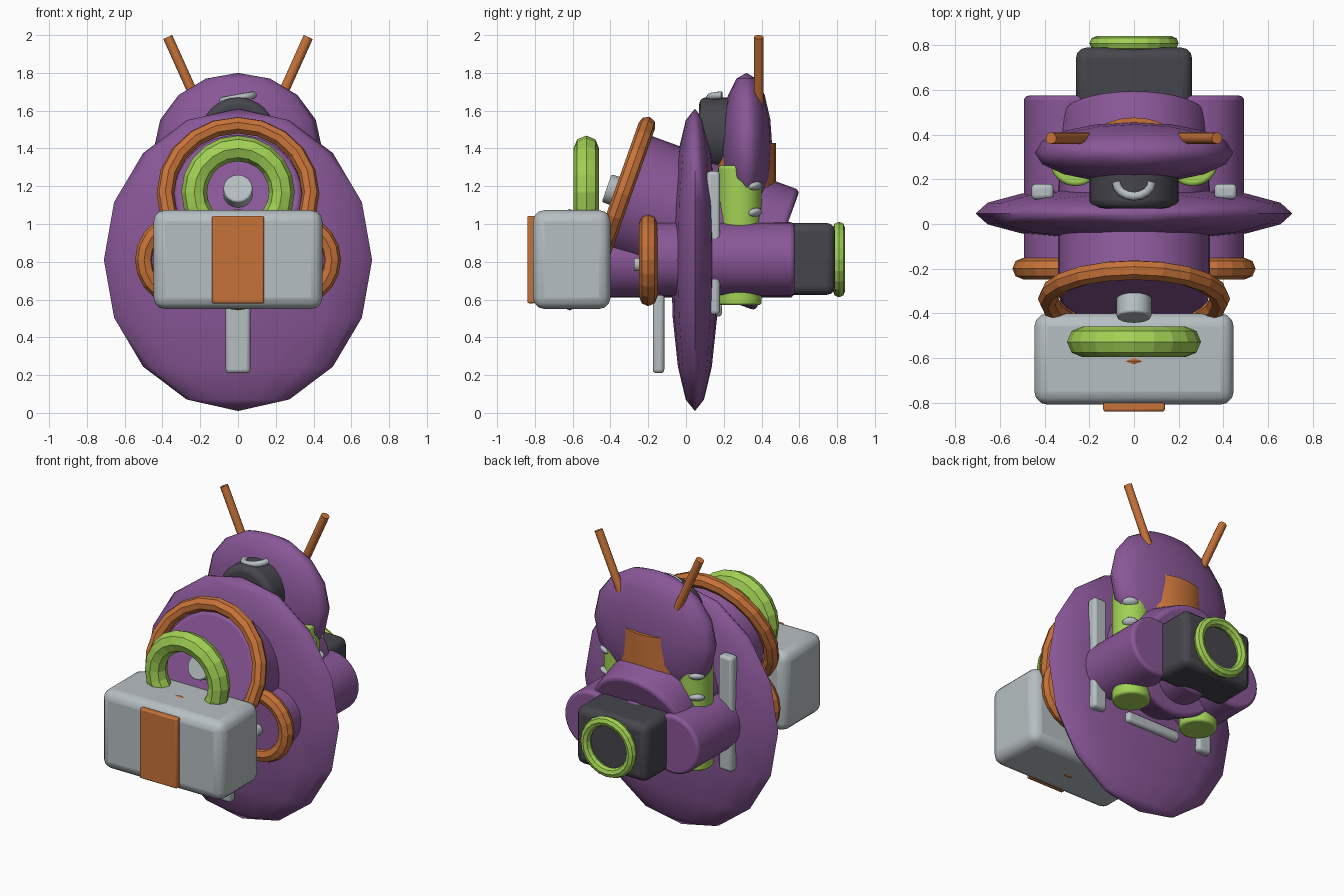
import bpy, math
from mathutils import Vector

if "Cube" in bpy.data.objects:
    bpy.data.objects.remove(bpy.data.objects["Cube"])


def mat(name, r, g, b):
    m = bpy.data.materials.new(name)
    m.diffuse_color = (r, g, b, 1)
    m.use_nodes = True
    m.node_tree.nodes["Principled BSDF"].inputs["Base Color"].default_value = m.diffuse_color
    return m


PURPLE = mat("purple", 0.25, 0.095, 0.31)
GREEN = mat("lime_green", 0.36, 0.64, 0.09)
ORANGE = mat("orange", 0.57, 0.17, 0.04)
GREY = mat("light_grey", 0.47, 0.52, 0.54)
DARK = mat("charcoal", 0.06, 0.06, 0.073)


def finish(name, m, smooth=40, bevel=0, segs=3):
    ob = bpy.context.object
    ob.name = name
    ob.data.materials.append(m)
    bpy.ops.object.transform_apply(location=False, rotation=False, scale=True)
    if bevel:
        mod = ob.modifiers.new("bevel", 'BEVEL')
        mod.width, mod.segments = bevel, segs
        mod.limit_method = 'ANGLE'
        mod.angle_limit = math.radians(50)
    if smooth:
        bpy.ops.object.shade_smooth_by_angle(angle=math.radians(smooth))
    return ob


def ellipsoid(name, m, loc, radii, segs=16, rot=(0, 0, 0)):
    bpy.ops.mesh.primitive_uv_sphere_add(segments=segs, ring_count=segs // 2,
                                         location=loc, rotation=rot)
    bpy.context.object.scale = radii
    return finish(name, m, 80)


def box(name, m, lo, hi, bevel=0.02):
    lo, hi = Vector(lo), Vector(hi)
    bpy.ops.mesh.primitive_cube_add(size=1, location=(lo + hi) / 2)
    bpy.context.object.scale = hi - lo
    return finish(name, m, 40, bevel)


def rod(name, m, a, b, r, bevel=0, verts=32, squash=1.0):
    a, b = Vector(a), Vector(b)
    d = b - a
    bpy.ops.mesh.primitive_cylinder_add(
        vertices=verts, radius=r, depth=d.length, location=(a + b) / 2,
        rotation=d.to_track_quat('Z', 'Y').to_euler())
    bpy.context.object.scale = (1, squash, 1)
    return finish(name, m, 40, bevel)


def ring(name, m, loc, major, minor, axis=(0, 1, 0), segs=20):
    bpy.ops.mesh.primitive_torus_add(
        major_segments=segs, minor_segments=8, major_radius=major,
        minor_radius=minor, location=loc,
        rotation=Vector(axis).to_track_quat('Z', 'Y').to_euler())
    return finish(name, m, 0)


# Flattened body and head
ellipsoid("body", PURPLE, (0, 0.047, 0.81), (0.71, 0.127, 0.80))
ellipsoid("head", PURPLE, (0, 0.32, 1.40), (0.445, 0.137, 0.40))

# Tilted drum running through the body, with rim and hub
axis = Vector((0, 0.943, -0.334))
front, back = Vector((0, -0.335, 1.16)), Vector((0, 0.486, 0.86))
rod("tilted_drum", PURPLE, front, back, 0.34, 0.025)
ring("drum_rim", ORANGE, front, 0.385, 0.046, axis)
rod("drum_hub", GREY, front - axis * 0.09, front + axis * 0.05, 0.078, 0.01, 16)

# Centre tube joining the front case and the rear block
rod("centre_tube", PURPLE, (0, -0.45, 0.81), (0, 0.57, 0.81), 0.2, 0.02)

# Parts repeated on both sides
for s, side in ((-1, "left"), (1, "right")):
    rod(side + "_side_tube", PURPLE, (s * 0.3, -0.22, 0.815),
        (s * 0.3, 0.575, 0.815), 0.193, 0.02)
    ring(side + "_tube_rim", ORANGE, (s * 0.3, -0.2, 0.81), 0.197, 0.048)
    rod(side + "_tube_hub", GREY, (s * 0.3, -0.275, 0.785),
        (s * 0.3, -0.2, 0.785), 0.035, 0.008, 16)
    rod(side + "_canister", GREEN, (s * 0.262, 0.285, 0.57),
        (s * 0.262, 0.285, 1.31), 0.115, 0.015)
    box(side + "_strap", GREY, (s * 0.41 - 0.05, 0.11, 0.52),
        (s * 0.41 + 0.05, 0.18, 1.28), 0.02)
    for z in (1.06, 1.20):
        ellipsoid(side + "_clip", GREY, (s * 0.335, 0.365, z),
                  (0.05, 0.035, 0.022), 12, (0.5, 0, -s * 0.6))
    rod(side + "_antenna", ORANGE, (s * 0.21, 0.385, 1.63),
        (s * 0.372, 0.385, 1.99), 0.026, 0, 12)
box("lower_strap", GREY, (-0.2, 0.12, 0.51), (0.2, 0.19, 0.58), 0.02)

# Neck and round lens pack between body and head
bpy.ops.mesh.primitive_cylinder_add(vertices=24, radius=1, depth=0.43,
                                    location=(0, 0.312, 1.215))
bpy.context.object.scale = (0.235, 0.165, 1)
finish("neck", ORANGE)
rod("top_pod", DARK, (0, 0.07, 1.47), (0, 0.3, 1.47), 0.2, 0.035)

# Curved handle on top of the pod
curve = bpy.data.curves.new("pod_handle", 'CURVE')
curve.dimensions = '3D'
curve.bevel_depth = 0.02
curve.bevel_resolution = 2
curve.use_fill_caps = True
spline = curve.splines.new('POLY')
spline.points.add(8)
for i, p in enumerate(spline.points):
    t = math.pi * (1 + i / 8)
    x = 0.08 * math.cos(t)
    p.co = (x, 0.19 + 0.065 * math.sin(t), 1.668 + 0.18 * x, 1)
curve.materials.append(GREY)
bpy.context.collection.objects.link(bpy.data.objects.new("pod_handle", curve))

# Rear block with round opening
box("rear_block", DARK, (-0.26, 0.5, 0.625), (0.26, 0.79, 1.005), 0.045)
ring("rear_ring", GREEN, (0, 0.81, 0.812), 0.168, 0.032)

# Front case, its plate, inner ring and carrying loop
box("front_case", GREY, (-0.447, -0.81, 0.55), (0.447, -0.40, 1.073), 0.06)
box("front_plate", ORANGE, (-0.138, -0.84, 0.58), (0.138, -0.80, 1.043), 0.01)
ring("case_ring", ORANGE, (0, -0.615, 0.811), 0.238, 0.03)
ring("carry_loop", GREEN, (0, -0.528, 1.168), 0.232, 0.068)

# Hanging tail bar under the case
box("hanging_bar", GREY, (-0.065, -0.176, 0.21), (0.065, -0.115, 0.75), 0.02)
